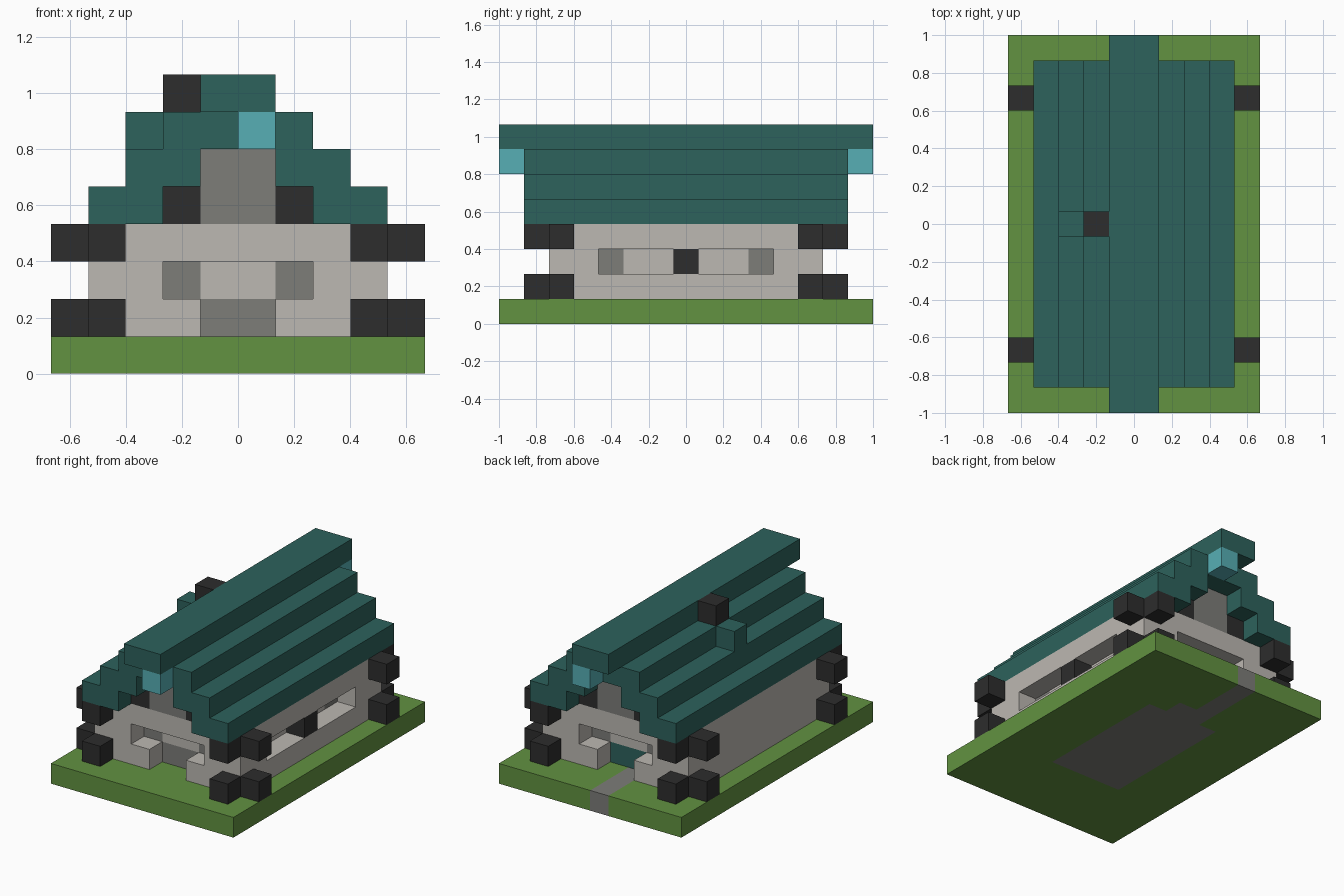
import bpy, bmesh
from itertools import product
from mathutils import Vector

cube = bpy.data.objects.get("Cube")
if cube:
    bpy.data.objects.remove(cube, do_unlink=True)

U = 2 / 15  # edge of one building block
ORIGIN = Vector((-5 * U, -7.5 * U, 0))


def material(name, r, g, b):
    lin = [(c / 255 / 12.92) if c < 11 else ((c / 255 + 0.055) / 1.055) ** 2.4 for c in (r, g, b)]
    m = bpy.data.materials.new(name)
    m.use_nodes = True
    m.diffuse_color = (*lin, 1)
    m.node_tree.nodes["Principled BSDF"].inputs["Base Color"].default_value = (*lin, 1)
    return m


grass = material("grass green", 98, 146, 65)
stone = material("stone grey", 125, 125, 121)
plaster = material("pale plaster", 188, 184, 178)
timber = material("dark timber", 45, 45, 45)
teal = material("roof teal", 45, 98, 92)
glow = material("lantern cyan", 87, 175, 181)


def box(x, y, z):
    """Blocks in inclusive ranges; a single number means one block."""
    spans = [range(s, s + 1) if isinstance(s, int) else range(s[0], s[1] + 1) for s in (x, y, z)]
    return set(product(*spans))


def mirror_x(cells):
    return cells | {(9 - x, y, z) for x, y, z in cells}


def mirror_y(cells):
    return cells | {(x, 14 - y, z) for x, y, z in cells}


parts = {}


def add(name, cells, mat):
    """Later parts take over the blocks they share with earlier ones."""
    for other, _ in parts.values():
        other -= cells
    parts[name] = (set(cells), mat)


# Ground, floor and path
add("ground", box((0, 9), (0, 14), 0), grass)
add("floor_and_path", box((3, 6), (4, 10), 0) | box((4, 5), 11, 0) | box(4, (12, 14), 0), stone)

# Walls with recessed openings in both ends and one long side
recess = mirror_y(box((3, 6), 2, 2) | box((4, 5), 2, 1)) | box(8, (4, 10), 2)
add("walls", box((1, 8), (2, 12), (1, 3)) - recess, plaster)
add("end_windows", mirror_x(mirror_y(box(3, 3, 2))), stone)
add("side_windows", mirror_y(box(7, 4, 2)), stone)
add("front_panel", box((4, 5), 3, 1), stone)
add("back_door", box((4, 5), 11, 1), teal)
add("window_post", box(8, 7, 2), timber)

# Log ends at the corners
logs = set()
for level in (1, 3):
    logs |= box(0, 2, level) | box(1, 1, level)
add("corner_logs", mirror_x(mirror_y(logs)), timber)

# Gables and their beams
add("gables", box((4, 5), (2, 12), (4, 5)), stone)
add("gable_beams", mirror_x(box(3, (2, 12), 4)), timber)

# Stepped roof with an overhanging ridge
steps = set()
for step in range(3):
    steps |= box((1 + step, 2 + step), (1, 13), 4 + step)
add("roof", mirror_x(steps), teal)
add("ridge", box((4, 5), (0, 14), 7), teal)
add("lanterns", mirror_y(box(5, 0, 6)), glow)

# Chimney
add("chimney_elbow", box(2, 7, 6), teal)
add("chimney", box(3, 7, 7), timber)

# Turn each part into a mesh of its exposed block sides
solid = set().union(*(cells for cells, _ in parts.values()))


def build(name, cells, mat):
    bm = bmesh.new()
    for cell in sorted(cells):
        for axis, sign in product(range(3), (-1, 1)):
            beside = list(cell)
            beside[axis] += sign
            if tuple(beside) in solid:
                continue
            n, a, b = Vector(), Vector(), Vector()
            n[axis] = sign
            a[(axis + 1) % 3] = 1
            b[(axis + 2) % 3] = sign
            mid = Vector(cell) + (Vector((1, 1, 1)) + n) / 2
            ring = [mid + (s * a + t * b) / 2 for s, t in ((-1, -1), (1, -1), (1, 1), (-1, 1))]
            bm.faces.new([bm.verts.new(p * U + ORIGIN) for p in ring])
    bmesh.ops.remove_doubles(bm, verts=bm.verts, dist=U / 100)
    mesh = bpy.data.meshes.new(name)
    bm.to_mesh(mesh)
    bm.free()
    mesh.materials.append(mat)
    bpy.context.collection.objects.link(bpy.data.objects.new(name, mesh))


for part, (cells, mat) in parts.items():
    build(part, cells, mat)
